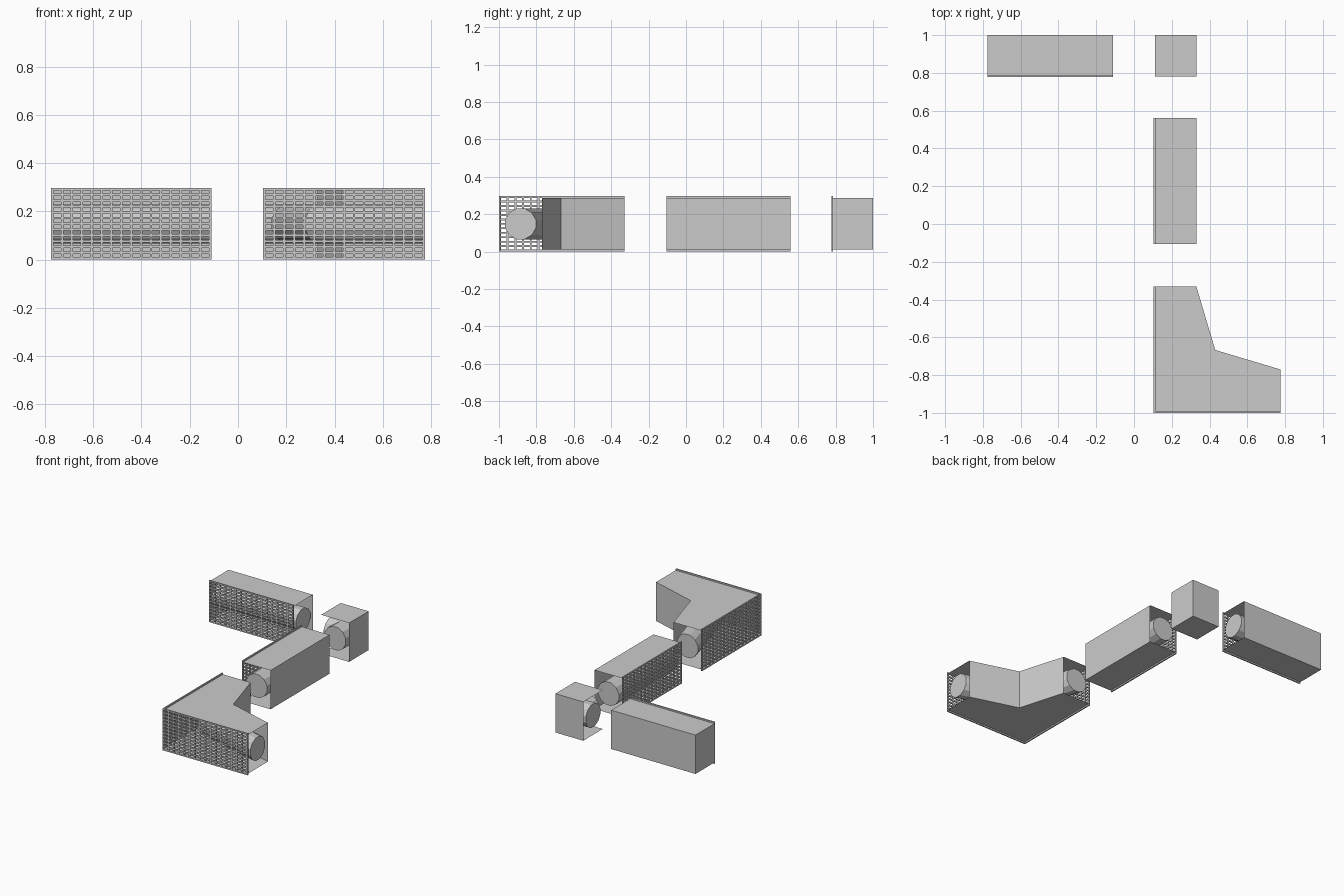
import bpy, bmesh, math
from mathutils import Vector

if "Cube" in bpy.data.objects:
    bpy.data.objects.remove(bpy.data.objects["Cube"])

Z0, Z1 = 0.01, 0.287        # floor and ceiling of the duct shell
PIPE_Z, PIPE_R, SIDES = 0.148, 0.085, 12


def finish(name, bm):
    bmesh.ops.recalc_face_normals(bm, faces=bm.faces[:])
    mesh = bpy.data.meshes.new(name)
    bm.to_mesh(mesh)
    bm.free()
    ob = bpy.data.objects.new(name, mesh)
    bpy.context.collection.objects.link(ob)
    return ob


def shell(name, outline, open_sides):
    """Floor, ceiling and walls over an outline; listed sides stay open."""
    bm = bmesh.new()
    low = [bm.verts.new((x, y, Z0)) for x, y in outline]
    high = [bm.verts.new((x, y, Z1)) for x, y in outline]
    bm.faces.new(low)
    bm.faces.new(high)
    n = len(outline)
    for i in range(n):
        if i not in open_sides:
            j = (i + 1) % n
            bm.faces.new((low[i], low[j], high[j], high[i]))
    return finish(name, bm)


def pipe(name, path, tangents):
    """Faceted capped pipe with mitred rings; tangents set the ring planes."""
    bm = bmesh.new()
    rings = []
    for i, ((x, y), t) in enumerate(zip(path, tangents)):
        t = Vector(t).normalized()
        side = Vector((-t.y, t.x))
        width = PIPE_R
        if 0 < i < len(path) - 1:
            leg = (Vector(path[i]) - Vector(path[i - 1])).normalized()
            width /= leg.dot(t)
        ring = []
        for k in range(SIDES):
            a = 2 * math.pi * (k + 0.5) / SIDES
            s = width * math.cos(a)
            ring.append(bm.verts.new((x + side.x * s, y + side.y * s,
                                      PIPE_Z + PIPE_R * math.sin(a))))
        rings.append(ring)
    for a, b in zip(rings, rings[1:]):
        for k in range(SIDES):
            m = (k + 1) % SIDES
            bm.faces.new((a[k], a[m], b[m], b[k]))
    bm.faces.new(rings[0])
    bm.faces.new(rings[-1])
    return finish(name, bm)


def cuts(length, count, bar):
    """Bar and slot boundaries along one direction of a grille."""
    pitch = (length - bar) / count
    out = []
    for i in range(count + 1):
        out += [i * pitch, i * pitch + bar]
    return out


def grille(name, start, end, depth=0.009):
    """Upright slotted panel between two plan points."""
    start, end = Vector(start), Vector(end)
    length = (end - start).length
    d = (end - start) / length
    us = cuts(length, round(length / 0.042), 0.010)
    vs = cuts(0.297, 12, 0.010)
    bm = bmesh.new()
    grid = [[bm.verts.new((start.x + d.x * u, start.y + d.y * u, v)) for v in vs]
            for u in us]
    for i in range(len(us) - 1):
        for j in range(len(vs) - 1):
            if not (i % 2 and j % 2):
                bm.faces.new((grid[i][j], grid[i + 1][j],
                              grid[i + 1][j + 1], grid[i][j + 1]))
    ob = finish(name, bm)
    mod = ob.modifiers.new("thickness", 'SOLIDIFY')
    mod.thickness = depth
    mod.offset = 0
    return ob


def box(x0, y0, x1, y1):
    return [(x0, y0), (x1, y0), (x1, y1), (x0, y1)]


X, Y = (1, 0), (0, 1)

# End piece: closed left end, grille in front
shell("end_duct_shell", box(-0.775, 0.785, -0.11, 1.0), {0, 1})
pipe("end_duct_pipe", [(-0.11, 0.89), (-0.774, 0.89)], [X, X])
grille("end_duct_grille", (-0.775, 0.782), (-0.11, 0.782))

# Straight piece: open at both ends, grille on the left
shell("straight_duct_shell", box(0.112, -0.105, 0.33, 0.56), {0, 2, 3})
pipe("straight_duct_pipe", [(0.22, -0.105), (0.22, 0.56)], [Y, Y])
grille("straight_duct_grille", (0.108, -0.105), (0.108, 0.56))

# Small corner piece: open towards front and left
shell("small_corner_shell", box(0.11, 0.78, 0.33, 1.0), {0, 3})
pipe("small_corner_pipe", [(0.22, 0.78), (0.22, 0.89), (0.11, 0.89)],
     [Y, (-1, 1), (-1, 0)])

# Large corner piece: slanted inner walls, grilles on the outer sides
shell("large_corner_shell",
      [(0.112, -0.992), (0.775, -0.992), (0.775, -0.77), (0.43, -0.667),
       (0.33, -0.33), (0.112, -0.33)], {0, 1, 4, 5})
# slanted wall from the inner corner to the rear opening
bm = bmesh.new()
bm.faces.new([bm.verts.new(c) for c in
              ((0.43, -0.667, Z0), (0.33, -0.33, Z0),
               (0.33, -0.33, Z1), (0.43, -0.667, Z1))])
finish("large_corner_inner_wall", bm)
pipe("large_corner_pipe", [(0.775, -0.885), (0.345, -0.76), (0.22, -0.33)],
     [(-1, 0), (-1, 1), Y])
grille("large_corner_front_grille", (0.104, -0.9955), (0.775, -0.9955))
grille("large_corner_left_grille", (0.108, -1.0), (0.108, -0.33))
